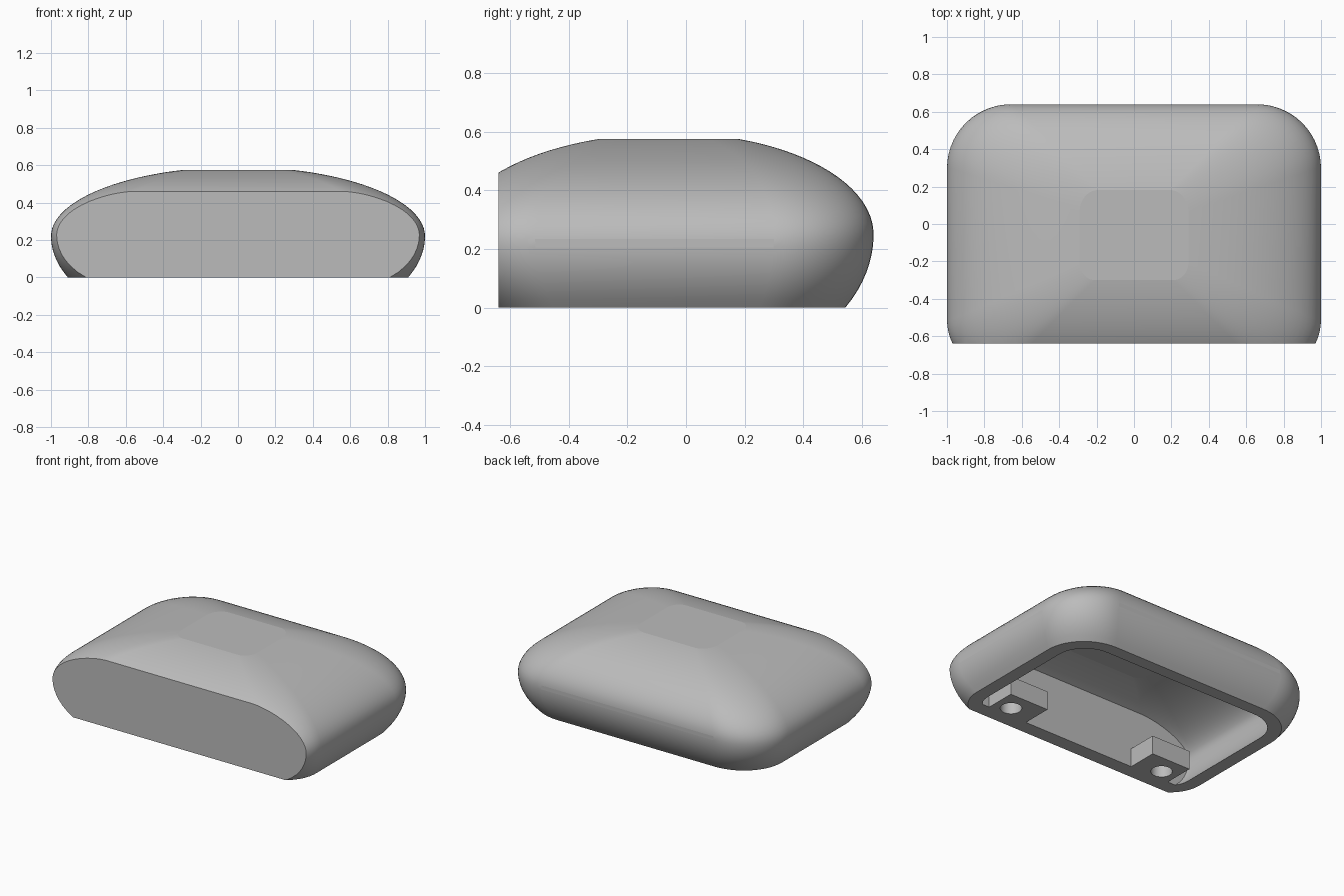
import bpy, bmesh, math
from mathutils import Vector

old = bpy.data.objects.get("Cube")
if old:
    bpy.data.objects.remove(old, do_unlink=True)

grey = bpy.data.materials.new("plain_grey")
grey.use_nodes = True
GREY = (0.5, 0.5, 0.5, 1)
grey.diffuse_color = GREY
grey.node_tree.nodes["Principled BSDF"].inputs["Base Color"].default_value = GREY

FRONT, WALL, TOP, MID_Y = -0.64, 0.1, 0.575, -0.05


def make_object(name, bm):
    bmesh.ops.recalc_face_normals(bm, faces=bm.faces)
    mesh = bpy.data.meshes.new(name)
    bm.to_mesh(mesh)
    bm.free()
    mesh.materials.append(grey)
    obj = bpy.data.objects.new(name, mesh)
    bpy.context.collection.objects.link(obj)
    return obj


def bulge(z, centre, upper, lower):
    """Width factor of a side that swells like an ellipse."""
    h = (z - centre) / (upper if z > centre else lower)
    return math.sqrt(max(0, 1 - h * h))


def ring(z, inset, steps=14):
    """Rounded rectangle at height z."""
    fx = bulge(z, 0.22, 0.371 - inset, 0.53)
    fy = bulge(z, 0.25, 0.345 - inset, 0.49)
    points = []
    for corner in range(4):
        sx = 1 if corner in (0, 3) else -1
        sy = 1 if corner < 2 else -1
        radius = (0.34 if sy > 0 else 0.28) - inset
        depth = (0.69 if sy > 0 else 0.745) - inset
        cx, cy = sx * (1 - inset - radius), sy * (depth - radius)
        for i in range(steps + 1):
            a = math.pi / 2 * (corner + i / steps)
            points.append(Vector(((cx + radius * math.cos(a)) * fx,
                                  MID_Y + (cy + radius * math.sin(a)) * fy, z)))
    return points


def pillow(name, inset, bottom, front, levels=30):
    """Loft of rings, cut flat at the front."""
    bm = bmesh.new()
    top = TOP - inset
    rings = []
    for k in range(levels + 1):
        z = bottom + (top - bottom) * math.sin(math.pi / 2 * k / levels)
        rings.append([bm.verts.new(p) for p in ring(z, inset)])
    for low, high in zip(rings, rings[1:]):
        for i in range(len(low)):
            j = (i + 1) % len(low)
            bm.faces.new((low[i], low[j], high[j], high[i]))
    bm.faces.new(rings[0])
    bm.faces.new(rings[-1])
    cut = bmesh.ops.bisect_plane(
        bm, geom=bm.verts[:] + bm.edges[:] + bm.faces[:], dist=1e-5,
        plane_co=(0, front, 0), plane_no=(0, -1, 0), clear_outer=True)
    edges = [e for e in cut["geom_cut"] if isinstance(e, bmesh.types.BMEdge)]
    bmesh.ops.contextual_create(bm, geom=edges)
    return make_object(name, bm)


def box(name, low, high):
    bm = bmesh.new()
    bmesh.ops.create_cube(bm, size=1)
    low, high = Vector(low), Vector(high)
    for v in bm.verts:
        v.co = (low + high) / 2 + v.co * (high - low)
    return make_object(name, bm)


def subtract(obj, cutter):
    mod = obj.modifiers.new("cut", 'BOOLEAN')
    mod.operation, mod.solver, mod.object = 'DIFFERENCE', 'EXACT', cutter
    activate(obj)
    bpy.ops.object.modifier_apply(modifier=mod.name)
    bpy.data.objects.remove(cutter, do_unlink=True)


def activate(obj):
    bpy.ops.object.select_all(action='DESELECT')
    obj.select_set(True)
    bpy.context.view_layer.objects.active = obj


def smooth(obj):
    """Smooth the curved sides and keep the flat faces crisp."""
    activate(obj)
    bpy.ops.object.shade_smooth_by_angle(angle=math.radians(30))
    bm = bmesh.new()
    bm.from_mesh(obj.data)
    for f in bm.faces:
        if max(abs(c) for c in f.normal) > 0.9999 and f.calc_area() > 0.02:
            f.smooth = False
            if abs(f.normal.z) > 0.9999:
                for e in f.edges:
                    e.smooth = False
    bm.to_mesh(obj.data)
    bm.free()


# Hollow cover, open underneath
cover = pillow("cover_shell", 0, 0, FRONT)
subtract(cover, pillow("cavity_cutter", WALL, -0.04, FRONT + WALL))
smooth(cover)

# Screw tabs inside the front wall
for side, label in ((1, "left"), (-1, "right")):
    x = side * 0.58
    tab = box(label + "_screw_tab", (x - 0.15, FRONT + WALL, 0),
              (x + 0.15, -0.33, 0.13))
    bm = bmesh.new()
    bmesh.ops.create_cone(bm, cap_ends=True, segments=32,
                          radius1=0.068, radius2=0.068, depth=0.6)
    bmesh.ops.translate(bm, verts=bm.verts, vec=(side * 0.615, -0.465, 0))
    subtract(tab, make_object("hole_cutter", bm))
    smooth(tab)
